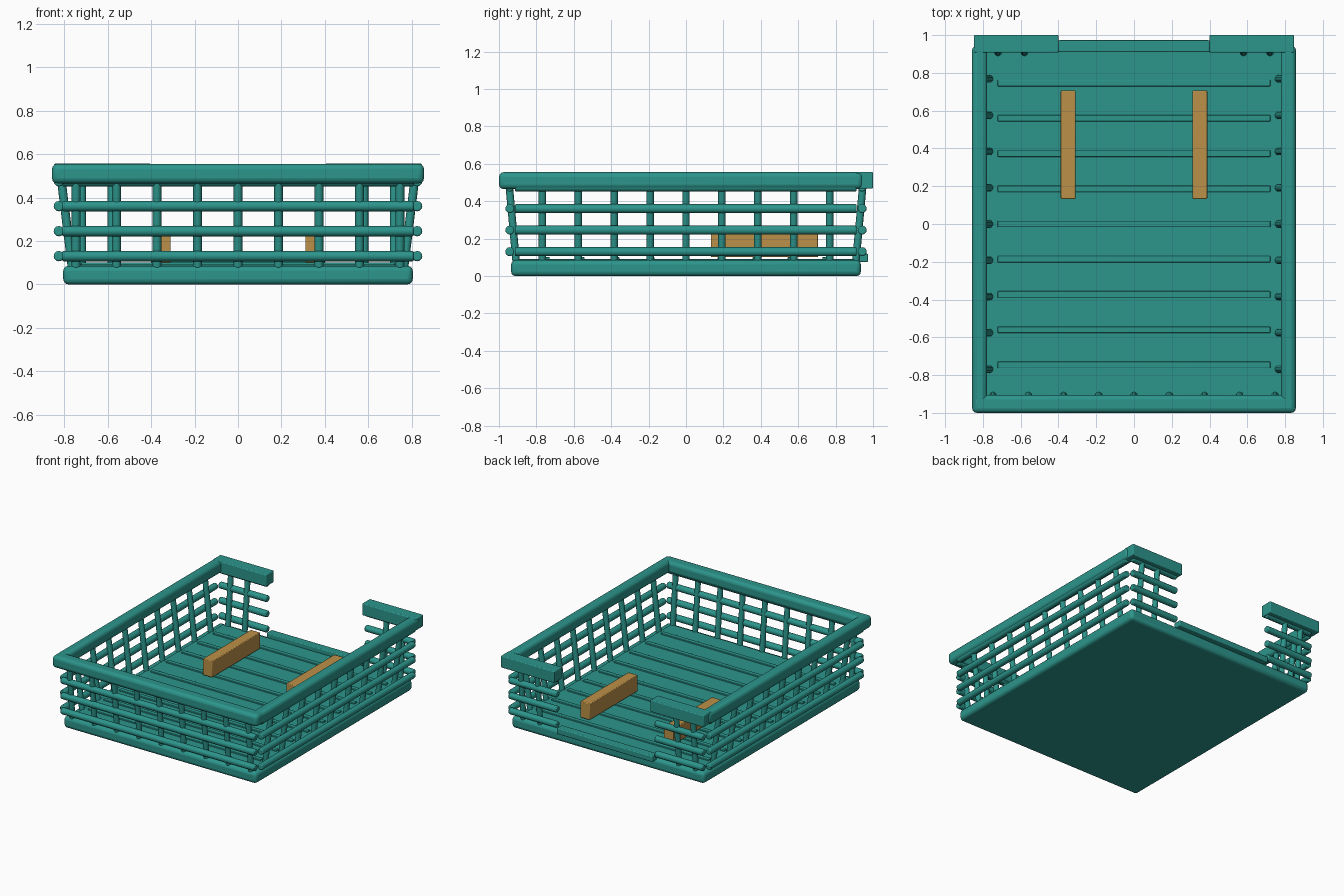
import bpy
from mathutils import Vector

if "Cube" in bpy.data.objects:
    bpy.data.objects.remove(bpy.data.objects["Cube"])


def material(name, rgb):
    m = bpy.data.materials.new(name)
    m.diffuse_color = (*rgb, 1)
    m.use_nodes = True
    m.node_tree.nodes["Principled BSDF"].inputs["Base Color"].default_value = m.diffuse_color
    return m


TEAL = material("teal_paint", (0.025, 0.30, 0.26))
WOOD = material("wood", (0.50, 0.28, 0.065))


def finish(ob, name, mat, bevel, segments=3):
    ob.name = name
    ob.data.materials.append(mat)
    if bevel:
        b = ob.modifiers.new("bevel", 'BEVEL')
        b.width, b.segments, b.limit_method = bevel, segments, 'ANGLE'
        b.angle_limit = 0.9
    bpy.ops.object.shade_smooth_by_angle(angle=0.7)
    return ob


def box(name, x, y, z, bevel=0.0, mat=TEAL, segments=3):
    lo, hi = Vector((x[0], y[0], z[0])), Vector((x[1], y[1], z[1]))
    bpy.ops.mesh.primitive_cube_add(size=1, location=(lo + hi) / 2)
    ob = bpy.context.object
    ob.scale = hi - lo
    bpy.ops.object.transform_apply(location=False, rotation=False, scale=True)
    return finish(ob, name, mat, bevel, segments)


def rod(name, a, b, r, bevel=0.007):
    a, b = Vector(a), Vector(b)
    d = b - a
    bpy.ops.mesh.primitive_cylinder_add(
        vertices=12, radius=r, depth=d.length, location=(a + b) / 2,
        rotation=d.to_track_quat('Z', 'Y').to_euler())
    return finish(bpy.context.object, name, TEAL, bevel, 2)


# Base slab, floor panel and floor ribs
box("base", (-0.805, 0.805), (-0.935, 0.935), (0, 0.085), 0.024)
box("floor_panel", (-0.755, 0.755), (-0.9, 0.9), (0.05, 0.091))
for i in range(-4, 5):
    y = i * 0.1865
    box("floor_rib", (-0.722, 0.722), (y - 0.017, y + 0.017), (0.08, 0.101), 0.004)

# Entrance sill at the open back
box("back_sill", (-0.4, 0.4), (0.91, 0.973), (0.075, 0.119), 0.006)

# Thick top rim: front, sides and two short back blocks
Z_RIM = (0.465, 0.555)
box("front_rim", (-0.857, 0.857), (-1.0, -0.905), Z_RIM, 0.025)
for s in (-1, 1):
    box("side_rim", sorted((s * 0.777, s * 0.857)), (-0.998, 0.945), Z_RIM, 0.025)
    box("back_rim", sorted((s * 0.4, s * 0.847)), (0.907, 1.0), (0.467, 0.556), 0.006)

# Horizontal woven rails
for k in range(4):
    z = 0.13 + 0.115 * k
    rod("front_rail", (-0.81, -0.942, z), (0.81, -0.942, z), 0.024)
    for s in (-1, 1):
        rod("side_rail", (s * 0.825, -0.915, z), (s * 0.825, 0.912, z), 0.024)
        rod("back_rail", (s * 0.81, 0.942, z), (s * 0.41, 0.942, z), 0.024)

# Outward leaning posts
for i in range(-4, 5):
    x, y = i * 0.1865, i * 0.192
    rod("front_post", (x, -0.908, 0.075), (x, -0.946, 0.49), 0.02)
    for s in (-1, 1):
        rod("side_post", (s * 0.764, y, 0.075), (s * 0.815, y, 0.49), 0.02)
for x in (-0.72, -0.58, 0.58, 0.72):
    rod("back_post", (x, 0.908, 0.075), (x, 0.946, 0.49), 0.02)

# Two wooden blocks on the floor
for s in (-1, 1):
    box("wood_block", sorted((s * 0.31, s * 0.388)), (0.133, 0.707), (0.101, 0.224),
        0.005, WOOD, 2)
